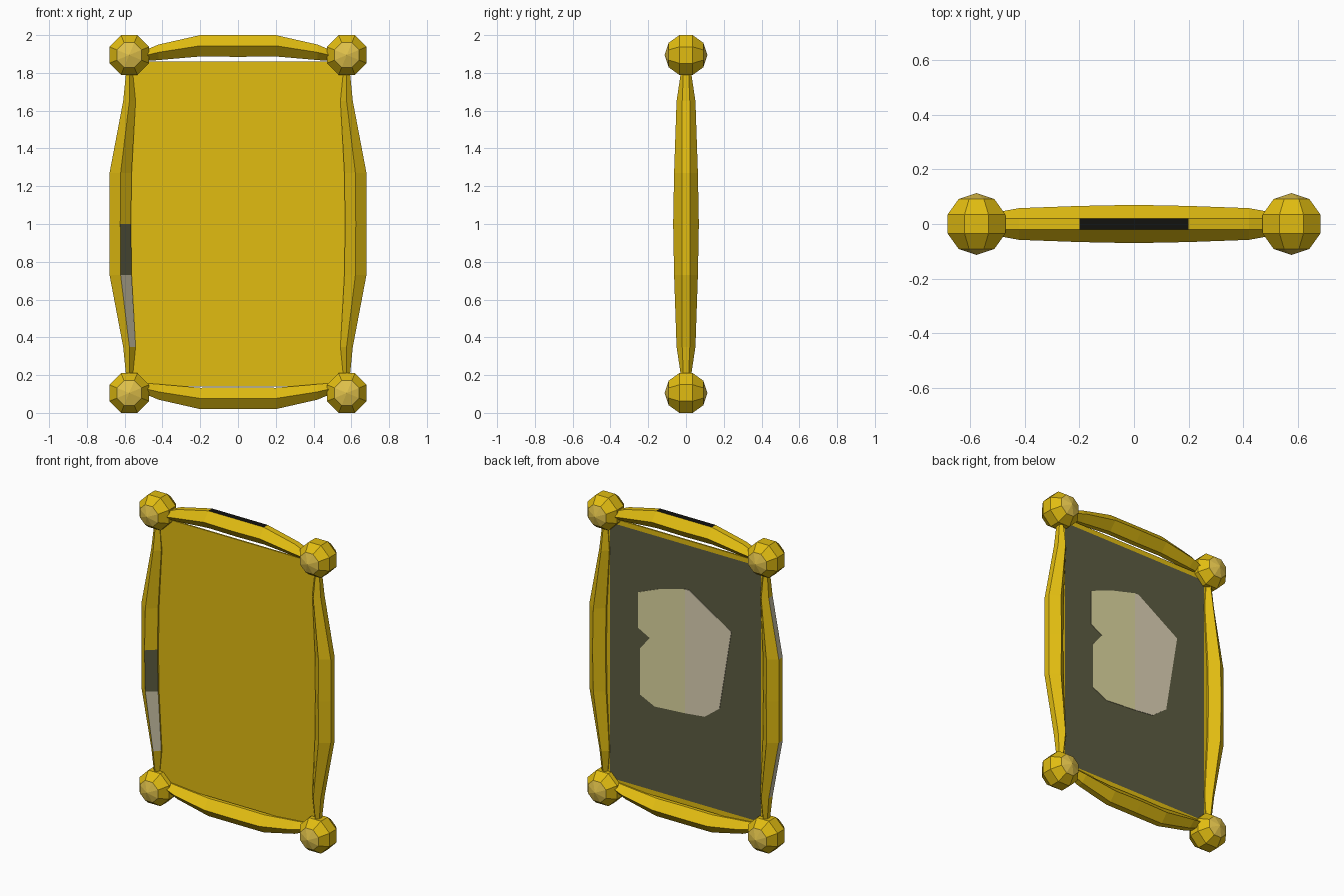
import bpy, bmesh, math
from mathutils import Matrix

if "Cube" in bpy.data.objects:
    bpy.data.objects.remove(bpy.data.objects["Cube"])


def lin(c):
    c /= 255
    return c / 12.92 if c <= 0.04045 else ((c + 0.055) / 1.055) ** 2.4


def material(name, r, g, b):
    m = bpy.data.materials.new(name)
    m.diffuse_color = (lin(r), lin(g), lin(b), 1)
    m.use_nodes = True
    m.node_tree.nodes["Principled BSDF"].inputs["Base Color"].default_value = m.diffuse_color
    return m


MATS = [material("gold", 225, 188, 17),
        material("worn_gold", 225, 194, 75),
        material("dark_backing", 92, 92, 66),
        material("pale_olive_paper", 222, 216, 160),
        material("pale_beige_paper", 222, 211, 182),
        material("black", 18, 18, 15),
        material("pale_wear", 200, 193, 165)]
GOLD, WORN, DARK, OLIVE, BEIGE, BLACK, WEAR = range(7)


def finish(name, bm):
    bmesh.ops.recalc_face_normals(bm, faces=bm.faces)
    me = bpy.data.meshes.new(name)
    bm.to_mesh(me)
    bm.free()
    for m in MATS:
        me.materials.append(m)
    ob = bpy.data.objects.new(name, me)
    bpy.context.collection.objects.link(ob)
    return ob


# Corner balls: eight-sided faceted spheres with poles facing front and back
def ball(name, x, z):
    bm = bmesh.new()
    bmesh.ops.create_uvsphere(bm, u_segments=8, v_segments=5, radius=1)
    bm.transform(Matrix.Translation((x, 0, z))
                 @ Matrix.Diagonal((0.12, 0.113, 0.12, 1))
                 @ Matrix.Rotation(math.pi / 2, 4, 'X')
                 @ Matrix.Rotation(math.pi / 8, 4, 'Z'))
    for f in bm.faces:
        if len(f.verts) == 3:
            f.material_index = WORN
    finish(name, bm)


for side, x in (("left", -0.576), ("right", 0.576)):
    ball(f"{side}_bottom_ball", x, 0.1054)
    ball(f"{side}_top_ball", x, 1.8946)


# Rails: bowed bars lofted through stations (distance along, outer, inner, half depth)
def rail(name, half_stations, place, paint=lambda k, t: GOLD):
    stations = [(-t, o, i, h) for t, o, i, h in half_stations]
    stations += [s for s in reversed(half_stations) if s[0] > 0]
    bm = bmesh.new()
    rings = []
    for t, o, i, h in stations:
        mid = (o + i) / 2
        s, e = min(0.02, h * 0.6), h * 0.25
        section = [(o, -s), (mid, -h), (i, -e), (i, e), (mid, h), (o, s)]
        rings.append([bm.verts.new(place(t, off, y)) for off, y in section])
    for n, (a, b) in enumerate(zip(rings, rings[1:])):
        t = (stations[n][0] + stations[n + 1][0]) / 2
        for k in range(6):
            j = (k + 1) % 6
            f = bm.faces.new((a[k], a[j], b[j], b[k]))
            f.material_index = paint(k, t)
    bm.faces.new(rings[0])
    bm.faces.new(rings[-1])
    finish(name, bm)


SIDE = [(0.85, 0.588, 0.562, 0.02), (0.65, 0.608, 0.542, 0.05),
        (0.27, 0.68, 0.563, 0.063), (0, 0.68, 0.567, 0.068)]
CROSS = [(0.53, 0.905, 0.86, 0.038), (0.42, 0.95, 0.868, 0.058),
         (0.2, 1.0, 0.887, 0.066), (0, 1.0, 0.885, 0.07)]


def left_wear(k, t):
    if k == 5 and 0.27 < abs(t) < 0.65:
        return WEAR
    if k == 1 and -0.65 < t < -0.27:
        return WEAR
    if k == 1 and -0.27 < t < 0:
        return DARK
    return GOLD


rail("left_rail", SIDE, lambda t, o, y: (-o, y, 1 + t), left_wear)
rail("right_rail", SIDE, lambda t, o, y: (o, y, 1 + t))
rail("top_rail", CROSS, lambda t, o, y: (t, y, 1 + o),
     lambda k, t: BLACK if k == 5 and abs(t) < 0.2 else GOLD)
rail("bottom_rail", CROSS, lambda t, o, y: (t, y, 1.02 - o))

# Panel: thin gold sheet with a dark backing inset in its rear face
bm = bmesh.new()
bmesh.ops.create_cube(bm, size=1, matrix=Matrix.Translation((0, 0, 1))
                      @ Matrix.Diagonal((1.15, 0.01, 1.72, 1)))
bm.faces.ensure_lookup_table()
rear = max(bm.faces, key=lambda f: f.calc_center_median().y)
bmesh.ops.inset_region(bm, faces=[rear], thickness=0.045)
rear.material_index = DARK
finish("panel", bm)


# Torn paper patch on the back, in two tones
def patch(name, outline, mat):
    bm = bmesh.new()
    f = bm.faces.new([bm.verts.new((x, 0.004, z)) for x, z in outline])
    ext = bmesh.ops.extrude_face_region(bm, geom=[f])["geom"]
    bmesh.ops.translate(bm, vec=(0, 0.004, 0),
                        verts=[v for v in ext if isinstance(v, bmesh.types.BMVert)])
    for g in bm.faces:
        g.material_index = mat
    finish(name, bm)


patch("olive_paper", [(0, 1.54), (0.19, 1.49), (0.34, 1.43), (0.34, 1.2), (0.255, 1.155),
                      (0.325, 1.07), (0.325, 0.77), (0.22, 0.72), (0, 0.735)], OLIVE)
patch("beige_paper", [(0, 1.54), (-0.03, 1.54), (-0.33, 1.35), (-0.245, 0.83),
                      (-0.14, 0.75), (0, 0.735)], BEIGE)
